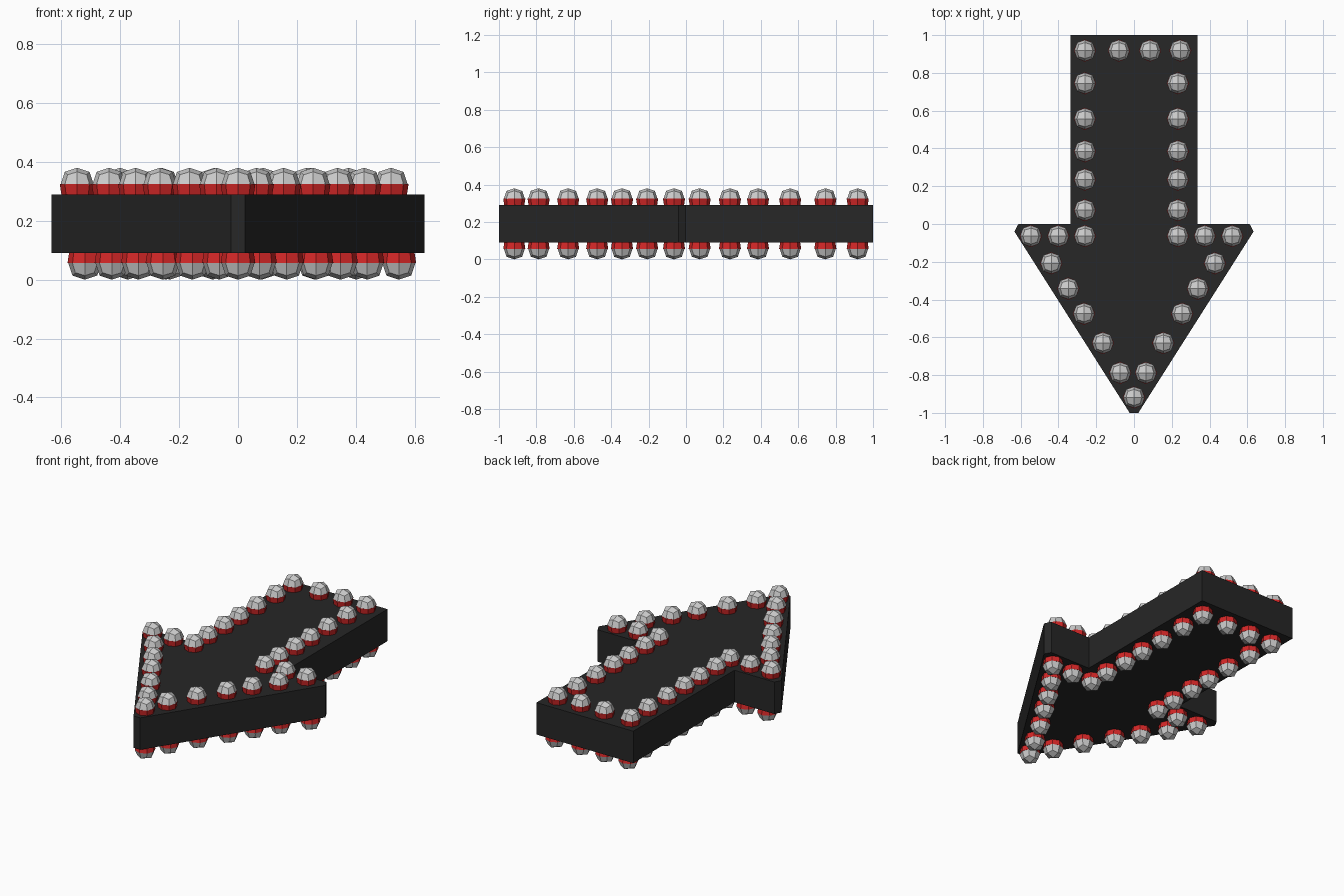
import bpy, bmesh
from mathutils import Matrix

if "Cube" in bpy.data.objects:
    bpy.data.objects.remove(bpy.data.objects["Cube"])

MID_Z = 0.19      # centre height of the sign
BULB_R = 0.056


def material(name, rgb):
    m = bpy.data.materials.new(name)
    m.diffuse_color = (*rgb, 1)
    m.use_nodes = True
    m.node_tree.nodes["Principled BSDF"].inputs["Base Color"].default_value = m.diffuse_color
    return m


def make_object(name, bm, mat=None):
    bmesh.ops.recalc_face_normals(bm, faces=bm.faces[:])
    me = bpy.data.meshes.new(name)
    bm.to_mesh(me)
    bm.free()
    ob = bpy.data.objects.new(name, me)
    bpy.context.collection.objects.link(ob)
    if mat:
        me.materials.append(mat)
    return ob


black = material("black_panel", (0.02, 0.02, 0.02))
red = material("red_socket", (0.65, 0.02, 0.02))

# Arrow slab: half outline, mirrored and extruded
half = [(0.335, 1.0), (0.335, 0.0), (0.612, 0.0), (0.633, -0.04), (0.023, -1.0)]
outline = half + [(-x, y) for x, y in reversed(half)]
bm = bmesh.new()
face = bm.faces.new([bm.verts.new((x, y, 0.09)) for x, y in outline])
ext = bmesh.ops.extrude_face_region(bm, geom=[face], use_keep_orig=True)
bmesh.ops.translate(bm, vec=(0, 0, 0.2),
                    verts=[g for g in ext["geom"] if isinstance(g, bmesh.types.BMVert)])
make_object("arrow_panel", bm, black)

# Bulb layout: shaft end, tip, shaft columns, wing edges, slanted edges
spots = [(-0.08, 0.918), (0.085, 0.918), (0.245, 0.918), (-0.26, 0.918), (0.0, -0.918)]
for y in (0.745, 0.557, 0.385, 0.235, 0.073, -0.064):
    spots += [(-0.26, y), (0.232, y)]
for x in (0.388, 0.533):
    spots += [(-x - 0.013, -0.064), (x - 0.013, -0.064)]
for x, y in ((0.433, -0.208), (0.343, -0.342), (0.26, -0.475), (0.16, -0.63), (0.068, -0.788)):
    spots += [(-x - 0.005, y), (x - 0.005, y)]

# One bulb: a cube cut once each way and rounded to a 24-sided ball
ball = bmesh.new()
bmesh.ops.create_cube(ball, size=2)
bmesh.ops.subdivide_edges(ball, edges=ball.edges[:], cuts=1, use_grid_fill=True)
for v in ball.verts:
    used = sum(abs(c) > 0.5 for c in v.co)
    v.co *= BULB_R * {1: 1.0, 2: 0.75, 3: 0.575}[used]
ball_mesh = bpy.data.meshes.new("ball_template")
ball.to_mesh(ball_mesh)
ball.free()

# Bulbs and eight-sided red collars on both faces of the sign
bulbs, sockets = bmesh.new(), bmesh.new()
for x, y in spots:
    for side in (1, -1):
        # the back of the sign is the front turned half a turn about y
        place = (Matrix.Translation((x * side, y, MID_Z + side * 0.134))
                 @ Matrix.Diagonal((side, 1, side, 1)))
        start = len(bulbs.verts)
        bulbs.from_mesh(ball_mesh)
        bulbs.verts.ensure_lookup_table()
        bmesh.ops.transform(bulbs, matrix=place, verts=bulbs.verts[start:])
        bmesh.ops.create_cone(sockets, cap_ends=True, segments=8,
                              radius1=0.053, radius2=0.059, depth=0.038,
                              matrix=place @ Matrix.Translation((0, 0, -0.019)))
make_object("bulbs", bulbs)
make_object("bulb_sockets", sockets, red)
bpy.data.meshes.remove(ball_mesh)
